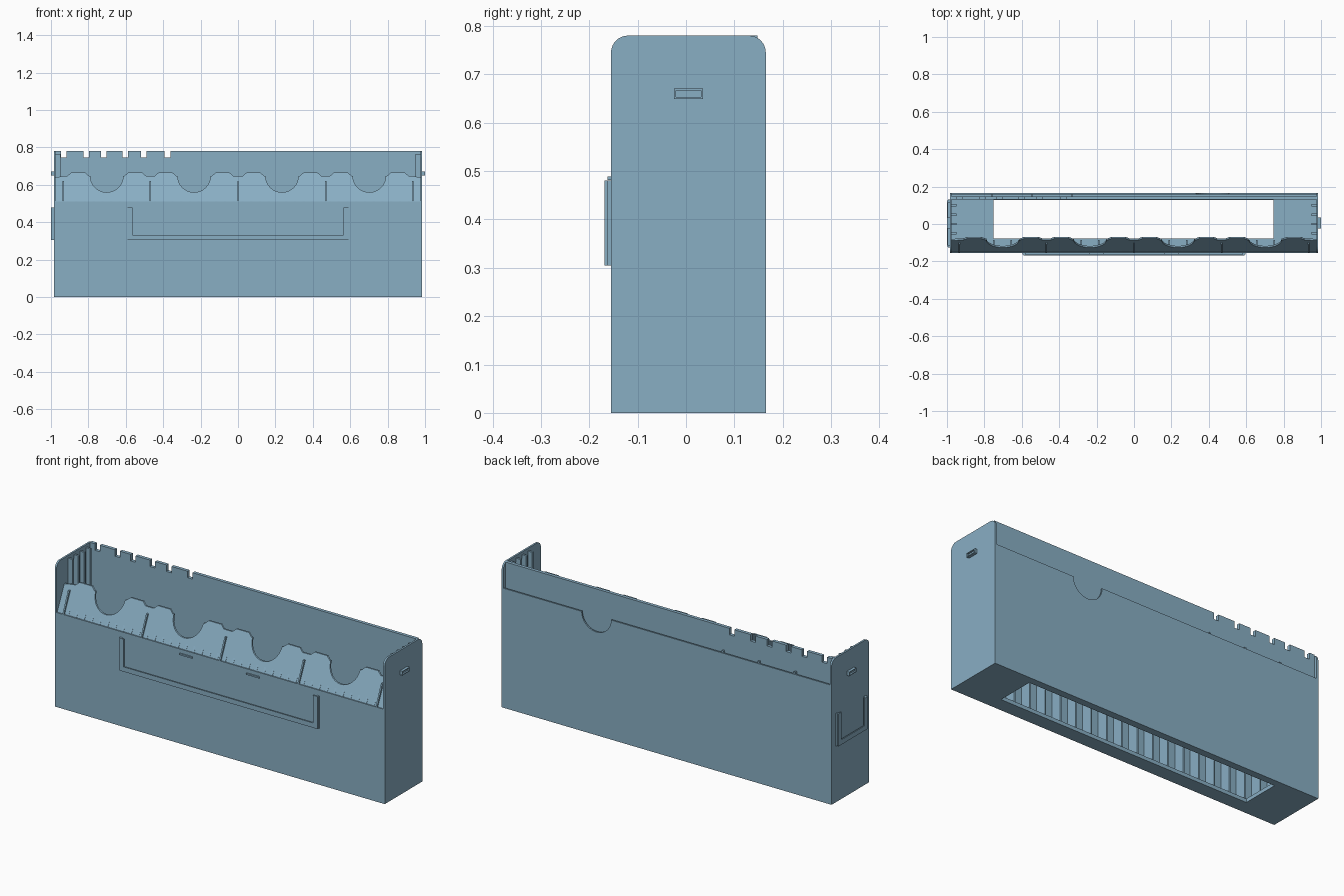
import bpy, bmesh, math

if "Cube" in bpy.data.objects:
    bpy.data.objects.remove(bpy.data.objects["Cube"])

mat = bpy.data.materials.new("dusty_blue")
mat.diffuse_color = (0.25, 0.425, 0.55, 1)
mat.use_nodes = True
mat.node_tree.nodes["Principled BSDF"].inputs["Base Color"].default_value = mat.diffuse_color


def prism(name, pts, near, far):
    """Extrude a 2D outline between two mapping functions (u, v) -> (x, y, z)."""
    bm = bmesh.new()
    a = [bm.verts.new(near(u, v)) for u, v in pts]
    b = [bm.verts.new(far(u, v)) for u, v in pts]
    n = len(pts)
    bm.faces.new(a)
    bm.faces.new(b[::-1])
    for i in range(n):
        bm.faces.new((a[i], b[i], b[(i + 1) % n], a[(i + 1) % n]))
    bmesh.ops.recalc_face_normals(bm, faces=bm.faces)
    # robust triangles for concave outlines
    bmesh.ops.triangulate(bm, faces=[f for f in bm.faces if len(f.verts) > 4])
    me = bpy.data.meshes.new(name)
    bm.to_mesh(me)
    bm.free()
    me.materials.append(mat)
    ob = bpy.data.objects.new(name, me)
    bpy.context.collection.objects.link(ob)
    return ob


def xz(name, pts, y0, y1):
    return prism(name, pts, lambda u, v: (u, y0, v), lambda u, v: (u, y1, v))


def yz(name, pts, x0, x1):
    return prism(name, pts, lambda u, v: (x0, u, v), lambda u, v: (x1, u, v))


def box(name, x0, x1, y0, y1, z0, z1):
    return xz(name, [(x0, z0), (x1, z0), (x1, z1), (x0, z1)], y0, y1)


def arc(cx, cz, r, a0, a1, n=16):
    return [(cx + r * math.cos(math.radians(a0 + (a1 - a0) * i / n)),
             cz + r * math.sin(math.radians(a0 + (a1 - a0) * i / n))) for i in range(n + 1)]


W, F, B, H = 0.985, -0.155, 0.165, 0.78   # half width, front, back, height
LIP = 0.51                                # top of the front wall
T = 0.01                                  # wall thickness

# side walls with rounded top corners
side = [(F, 0), (B, 0)] + arc(B - .035, H - .035, .035, 0, 90, 8) + arc(F + .035, H - .035, .035, 90, 180, 8)
for s, n in ((-1, "left"), (1, "right")):
    yz(n + "_wall", side, s * W, s * (W - T))
    # comb ribs inside the wall
    for k in range(4):
        y = -0.05 + k * 0.05
        box(n + "_comb_rib", min(s * .95, s * .977), max(s * .95, s * .977), y - .006, y + .006, .02, .765)
    # small raised catch with a rim
    a, b = sorted((s * W, s * (W + .006)))
    box(n + "_catch", a, b, -.025, .035, .649, .671)
    a, b = sorted((s * W, s * (W + .015)))
    for z in (.649, .667):
        box(n + "_catch_rim", a, b, -.025, .035, z, z + .004)
    for y in (-.025, .031):
        box(n + "_catch_rim", a, b, y, y + .004, .653, .667)

# front wall
box("front_wall", -W + T, W - T, F, F + T, 0, LIP)

# floor ring around the large opening
box("floor_left", -W + T, -.75, F + T, .157, 0, .02)
box("floor_right", .745, W - T, F + T, .157, 0, .02)
box("floor_front", -.75, .745, F + T, -.078, 0, .02)
box("floor_back", -.75, .745, .127, .157, 0, .02)

# outer back wall with a finger notch
notch = arc(.42, .645, .088, 0, -180)
xz("outer_back_wall", [(-W + T, 0), (W - T, 0), (W - T, .645)] + notch + [(-W + T, .645)], B - .008, B)

# inner back wall with slots along its top edge
pts = [(-W + T, .02), (W - T, .02), (W - T, H)]
for c in (-.377, -.503, -.602, -.717, -.812, -.931):
    pts += [(c + .015, H), (c + .015, .745), (c - .015, .745), (c - .015, H)]
xz("inner_back_wall", pts + [(-W + T, H)], .13, .148)

# spacers between the two back walls
for x in (-.33, -.545, -.76):
    box("back_spacer", x - .005, x + .005, .148, .16, .02, .655)


# sloped scalloped panel behind the front lip
def slope(z):
    return F + .006 + (z - LIP) * .46


pts = [(W - T, LIP - .01), (W - T, .64), (.925, .648)]
for c in (.702, .235, -.235, -.702):
    pts += [(c + .21, .648), (c + .19, .665), (c + .115, .665), (c + .095, .648)]
    pts += arc(c, .648, .088, 0, -180)
    pts += [(c - .095, .648), (c - .115, .665), (c - .19, .665), (c - .21, .648)]
pts += [(-.925, .648), (-W + T, .64), (-W + T, LIP - .01)]
prism("scalloped_panel", pts, lambda u, v: (u, slope(v), v), lambda u, v: (u, slope(v) + .009, v))

# triangular pocket dividers
for x in (-.935, -.468, 0, .468, .935):
    yz("pocket_divider", [(F, LIP - .02), (slope(.62) + .004, LIP - .02), (slope(.62) + .004, .62),
                          (slope(.62) - .012, .62), (F, LIP + .005)], x - .004, x + .004)

# short fins along the foot of the panel
for i in range(40):
    x = -.935 + .0468 * (i + .5)
    yz("foot_fin", [(F + .003, LIP - .005), (slope(.55) + .002, LIP - .005), (slope(.55) + .002, .552),
                    (F + .006, LIP + .004)], x - .006, x + .006)

# vertical ribs inside the front wall
for i in range(21):
    x = -.936 + .0936 * i
    box("inner_rib", x - .004, x + .004, F + T, -.085, .02, LIP - .015)


# U-shaped label holders, open at the top
def holder(a, b, w):
    return [(a, .305), (b, .305), (b, .48), (b - w, .48), (b - w, .305 + w), (a + w, .305 + w), (a + w, .48), (a, .48)]


def holder_out(make, name, a, b, p0, p1):
    m = p0 + (p1 - p0) * .55
    make(name, holder(a, b, .014), p0, m)
    make(name + "_lip", holder(a + .004, b - .004, .026), m, p1)


holder_out(xz, "front_label_holder", -.595, .595, F, F - .013)
holder_out(yz, "side_label_holder", -.125, .13, -W, -W - .015)

# snap bumps above the front holder
for x in (-.2, .2):
    box("snap_bump", x - .038, x + .038, F - .007, F, .481, .489)
